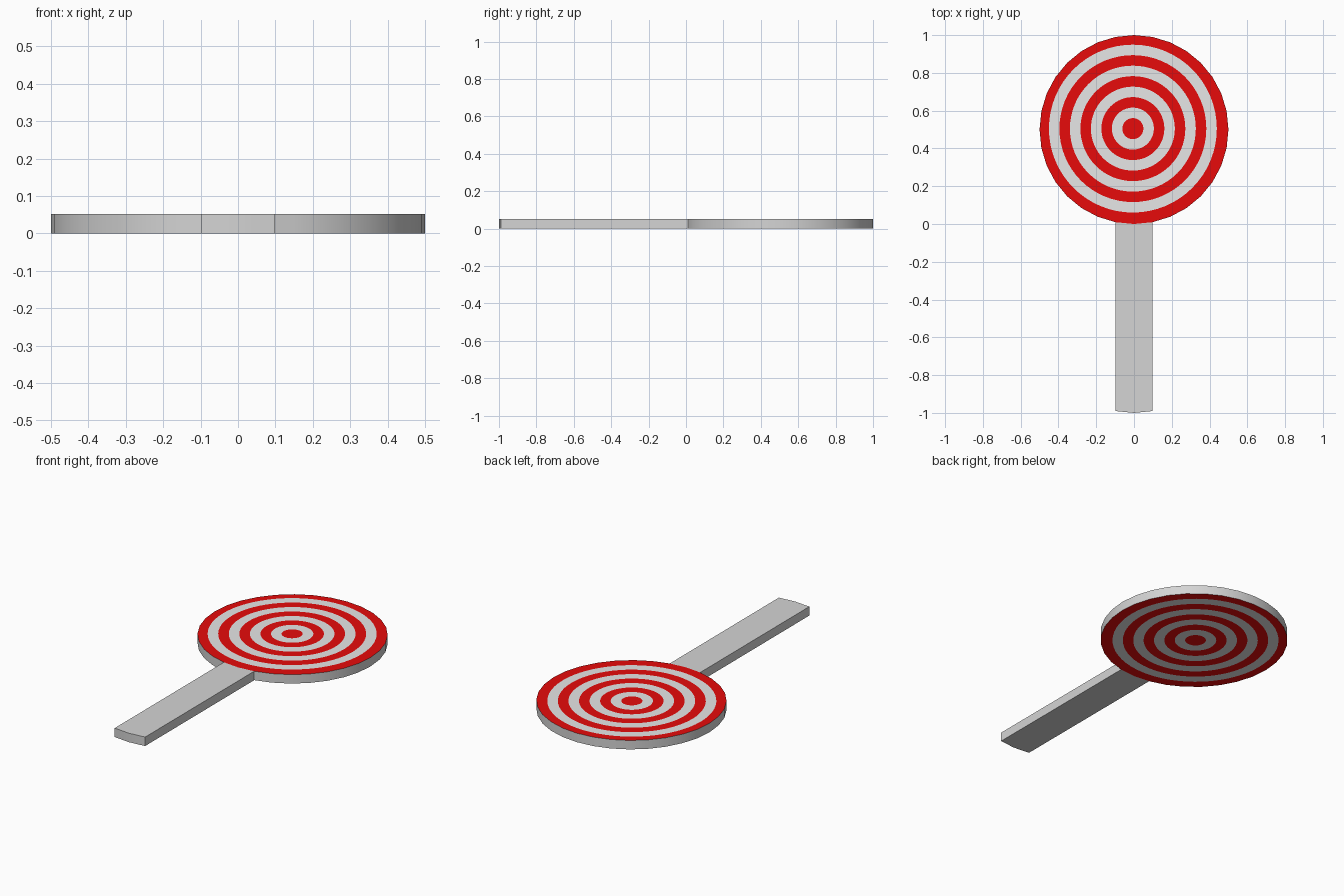
import bpy, bmesh, math

if "Cube" in bpy.data.objects:
    bpy.data.objects.remove(bpy.data.objects["Cube"])

N, SEG, R, T = 9, 64, 0.5, 0.052      # bands, loop points, radius, thickness
CY = 0.5                              # disc centre in y
OFF = (-0.006, 0.005)                 # painted target sits slightly off centre


def material(name, rgb):
    m = bpy.data.materials.new(name)
    m.diffuse_color = (*rgb, 1)
    m.use_nodes = True
    m.node_tree.nodes["Principled BSDF"].inputs["Base Color"].default_value = m.diffuse_color
    return m


RED = material("target red", (0.95, 0.004, 0.004))
WHITE = material("target white", (0.95, 0.95, 0.95))
GREY = material("light grey", (0.66, 0.66, 0.66))


def rim(k):
    """Point k on the 32-sided outline (odd points are edge midpoints)."""
    a = 2 * math.pi * k / SEG
    r = R if k % 2 == 0 else R * math.cos(math.pi / 32)
    return r * math.cos(a), CY + r * math.sin(a)


def ring_point(i, k):
    if i == N:
        return rim(k)
    a, r = 2 * math.pi * k / SEG, R * i / N
    return OFF[0] + r * math.cos(a), CY + OFF[1] + r * math.sin(a)


def finish(bm, name, mats):
    bmesh.ops.recalc_face_normals(bm, faces=bm.faces[:])
    me = bpy.data.meshes.new(name)
    bm.to_mesh(me)
    bm.free()
    for m in mats:
        me.materials.append(m)
    ob = bpy.data.objects.new(name, me)
    bpy.context.collection.objects.link(ob)
    bpy.ops.object.select_all(action='DESELECT')
    ob.select_set(True)
    bpy.context.view_layer.objects.active = ob
    bpy.ops.object.shade_smooth_by_angle(angle=math.radians(30))


HANDLE = range(46, 51)                # rim points where the handle joins

# Target disc: alternating rings on both sides, grey rim
bm = bmesh.new()
rims = []
for z in (0, T):
    loops = [[bm.verts.new((*ring_point(i, k), z)) for k in range(SEG)]
             for i in range(1, N + 1)]
    bm.faces.new(loops[0]).material_index = 0
    for i in range(1, N):
        for k in range(SEG):
            j = (k + 1) % SEG
            f = bm.faces.new((loops[i-1][k], loops[i][k], loops[i][j], loops[i-1][j]))
            f.material_index = i % 2
    rims.append(loops[-1])
for k in range(SEG):
    if k in HANDLE[:-1]:
        continue
    j = (k + 1) % SEG
    bm.faces.new((rims[0][k], rims[0][j], rims[1][j], rims[1][k])).material_index = 2
finish(bm, "target_disc", (RED, WHITE, GREY))

# Handle: the front of the rim drawn out by one unit
bm = bmesh.new()
rows = [[bm.verts.new((rim(k)[0], rim(k)[1] + dy, z)) for k in HANDLE]
        for dy, z in ((0, 0), (-1, 0), (-1, T), (0, T))]
for a, b in zip(rows, rows[1:]):
    for k in range(len(HANDLE) - 1):
        bm.faces.new((a[k], a[k+1], b[k+1], b[k]))
for e in (0, -1):
    bm.faces.new([r[e] for r in rows])
finish(bm, "handle", (GREY,))
